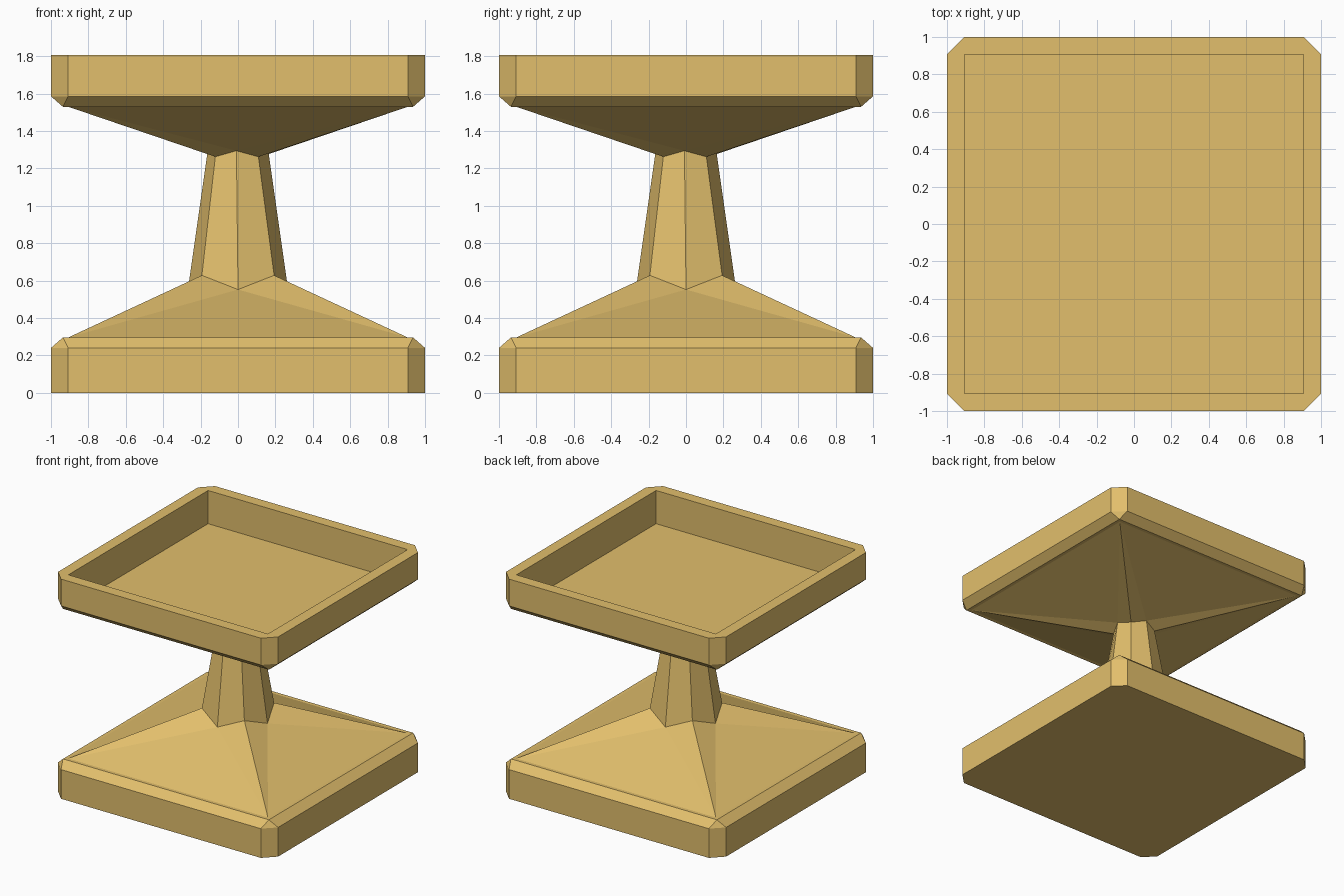
import bpy, bmesh
from math import sin, cos, radians

if "Cube" in bpy.data.objects:
    bpy.data.objects.remove(bpy.data.objects["Cube"])

mat = bpy.data.materials.new("sandstone")
mat.diffuse_color = (0.76, 0.52, 0.15, 1)
mat.use_nodes = True
mat.node_tree.nodes["Principled BSDF"].inputs["Base Color"].default_value = mat.diffuse_color


def spin(x, y, k):
    """Rotate a point by k quarter turns."""
    for _ in range(k):
        x, y = -y, x
    return x, y


def plate_ring(bm, z):
    # Square with clipped corners, two vertices per corner
    return [bm.verts.new((*spin(*p, k), z)) for k in range(4)
            for p in ((0.908, -1), (1, -0.908))]


def square_ring(bm, h, z):
    return [bm.verts.new((*spin(h, -h, k), z)) for k in range(4)]


def neck_ring(bm, r_diag, z_diag, r_axis, z_axis, twist):
    # Octagon whose corner and side vertices sit at different heights
    out = []
    for i in range(8):
        a = radians(-45 + 45 * i + twist)
        r, z = (r_axis, z_axis) if i % 2 else (r_diag, z_diag)
        out.append(bm.verts.new((r * cos(a), r * sin(a), z)))
    return out


def bridge(bm, a, b):
    n = len(a)
    for i in range(n):
        j = (i + 1) % n
        bm.faces.new((a[i], a[j], b[j], b[i]))


def clip_to_square(bm, a, s):
    for k in range(4):
        n = (k + 1) % 4
        bm.faces.new((a[2 * k], a[2 * k + 1], s[k]))
        bm.faces.new((a[2 * k + 1], a[2 * n], s[n], s[k]))


def square_to_neck(bm, s, p):
    for k in range(4):
        n = (k + 1) % 4
        bm.faces.new((s[k], s[n], p[2 * k + 1]))
        bm.faces.new((s[k], p[2 * k + 1], p[2 * k]))
        bm.faces.new((s[n], p[2 * n], p[2 * k + 1]))


def finish(bm, name):
    bmesh.ops.recalc_face_normals(bm, faces=bm.faces[:])
    me = bpy.data.meshes.new(name)
    bm.to_mesh(me)
    bm.free()
    me.materials.append(mat)
    ob = bpy.data.objects.new(name, me)
    bpy.context.collection.objects.link(ob)


def slab(bm, z_flat, z_shoulder, z_bevel, neck):
    """Clipped slab, bevelled shoulder, small ledge, slopes to the neck."""
    outer = plate_ring(bm, z_flat)
    shoulder = plate_ring(bm, z_shoulder)
    bevel = square_ring(bm, 0.936, z_bevel)
    ledge = square_ring(bm, 0.907, z_bevel)
    bridge(bm, outer, shoulder)
    clip_to_square(bm, shoulder, bevel)
    bridge(bm, bevel, ledge)
    square_to_neck(bm, ledge, neck_ring(bm, *neck))
    return outer


LOW = (0.273, 0.628, 0.268, 0.552, 0)
HIGH = (0.163, 1.262, 0.162, 1.294, -3)

# Base: solid slab with sloping top
bm = bmesh.new()
bm.faces.new(slab(bm, 0, 0.24, 0.296, LOW))
finish(bm, "base")

# Pillar: tapered octagonal shaft
bm = bmesh.new()
bridge(bm, neck_ring(bm, *LOW), neck_ring(bm, *HIGH))
finish(bm, "pillar")

# Tray: inverted slab with a square recess
bm = bmesh.new()
outer = slab(bm, 1.805, 1.585, 1.529, HIGH)
rim = square_ring(bm, 0.907, 1.805)
floor = square_ring(bm, 0.907, 1.532)
clip_to_square(bm, outer, rim)
bridge(bm, rim, floor)
bm.faces.new(floor)
finish(bm, "tray")
